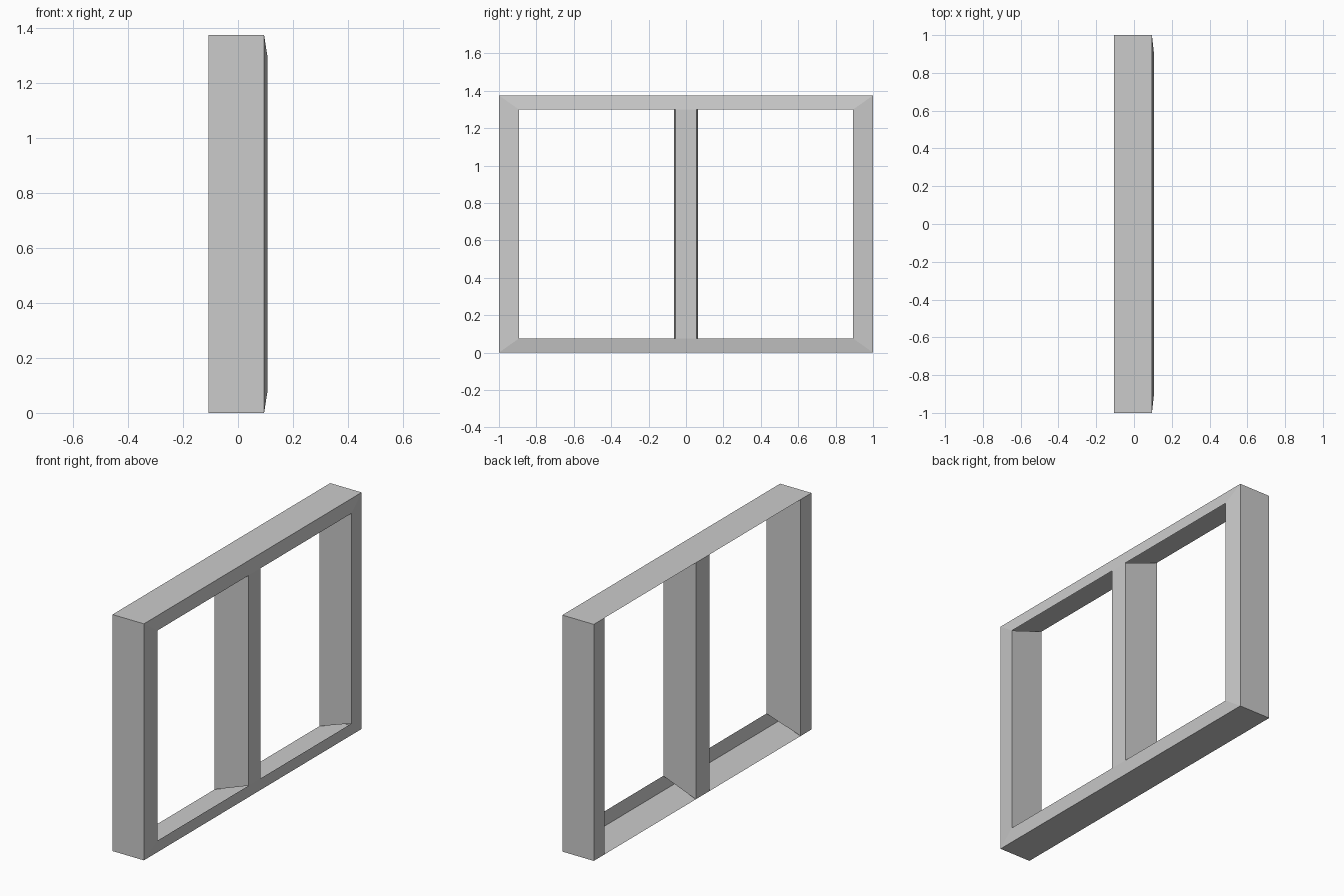
import bpy, bmesh

if "Cube" in bpy.data.objects:
    bpy.data.objects.remove(bpy.data.objects["Cube"])

HALF_H = 0.6875            # half height, objects sit at mid height
HALF_W = 1.0
IN_H, IN_W = 0.611, 0.892  # front opening limits
BACK_W = 0.90              # jamb inner edge at the back
MUL_F, MUL_B = 0.056, 0.063  # mullion half width, front and back
X_BACK, X_RIM, X_LIP = -0.107, 0.095, 0.107


def mirrored_part(name, quads):
    """Sheet part drawn as one quarter (+y, +z) and mirrored twice."""
    bm = bmesh.new()
    for quad in quads:
        bm.faces.new([bm.verts.new(p) for p in quad])
    bmesh.ops.remove_doubles(bm, verts=bm.verts, dist=1e-5)
    mesh = bpy.data.meshes.new(name)
    bm.to_mesh(mesh)
    bm.free()
    obj = bpy.data.objects.new(name, mesh)
    obj.location.z = HALF_H
    bpy.context.collection.objects.link(obj)
    mod = obj.modifiers.new("mirror", 'MIRROR')
    mod.use_axis = (False, True, True)
    return obj


def wall(y_back, y_front, flip=False):
    """Side of an upright: full height at the back, shorter at the front."""
    q = [(X_BACK, y_back, 0), (X_BACK, y_back, HALF_H),
         (X_LIP, y_front, IN_H), (X_LIP, y_front, 0)]
    return q[::-1] if flip else q


# Thin outer casing: top, bottom and both ends
mirrored_part("outer_casing", [
    [(X_BACK, 0, HALF_H), (X_RIM, 0, HALF_H),
     (X_RIM, HALF_W, HALF_H), (X_BACK, HALF_W, HALF_H)],
    [(X_BACK, HALF_W, 0), (X_BACK, HALF_W, HALF_H),
     (X_RIM, HALF_W, HALF_H), (X_RIM, HALF_W, 0)],
])

# Mitred front rim, sloping slightly out towards the openings
mirrored_part("front_rim", [
    [(X_LIP, 0, IN_H), (X_LIP, IN_W, IN_H),
     (X_RIM, HALF_W, HALF_H), (X_RIM, 0, HALF_H)],
    [(X_LIP, IN_W, 0), (X_RIM, HALF_W, 0),
     (X_RIM, HALF_W, HALF_H), (X_LIP, IN_W, IN_H)],
])

# Side jambs: inner wall and back strip
mirrored_part("side_jambs", [
    wall(BACK_W, IN_W),
    [(X_BACK, BACK_W, 0), (X_BACK, BACK_W, HALF_H),
     (X_BACK, HALF_W, HALF_H), (X_BACK, HALF_W, 0)],
])

# Centre mullion: front face, side wall and back strip
mirrored_part("centre_mullion", [
    [(X_LIP, 0, 0), (X_LIP, MUL_F, 0), (X_LIP, MUL_F, IN_H), (X_LIP, 0, IN_H)],
    wall(MUL_B, MUL_F, flip=True),
    [(X_BACK, 0, 0), (X_BACK, 0, HALF_H),
     (X_BACK, MUL_B, HALF_H), (X_BACK, MUL_B, 0)],
])
